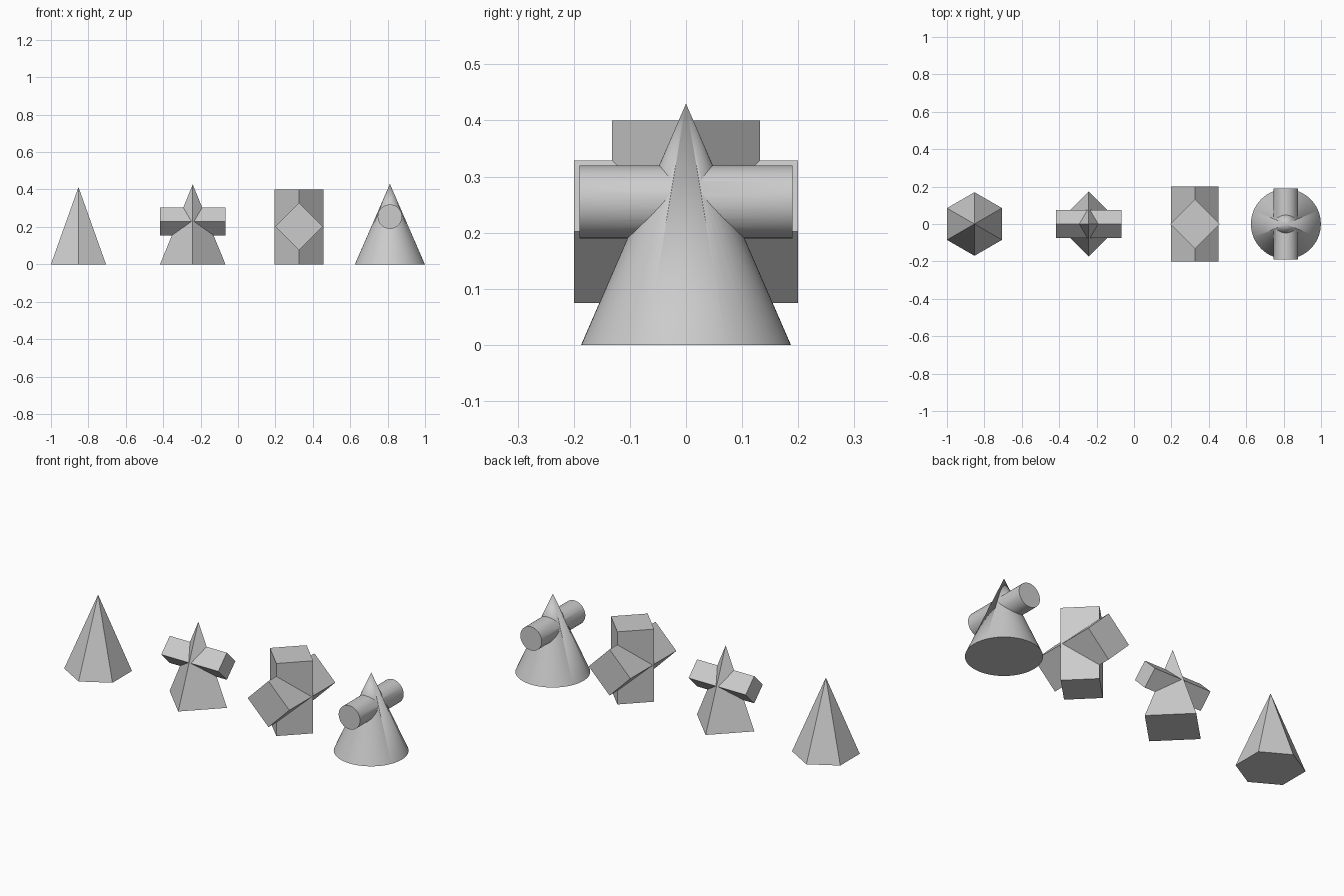
import bpy
import bmesh
import math
from mathutils import Matrix

if "Cube" in bpy.data.objects:
    bpy.data.objects.remove(bpy.data.objects["Cube"])


def solid(name, sides, r1, r2, length, loc, axis="Z"):
    """Regular prism, pyramid or cone centred on loc along an axis."""
    turn = {"Z": Matrix(),
            "X": Matrix.Rotation(math.pi / 2, 4, "Y"),
            "Y": Matrix.Rotation(math.pi / 2, 4, "X")}[axis]
    bm = bmesh.new()
    bmesh.ops.create_cone(bm, cap_ends=True, segments=sides, radius1=r1, radius2=r2,
                          depth=length, matrix=Matrix.Translation(loc) @ turn)
    bmesh.ops.remove_doubles(bm, verts=bm.verts[:], dist=1e-5)
    bmesh.ops.recalc_face_normals(bm, faces=bm.faces[:])
    mesh = bpy.data.meshes.new(name)
    bm.to_mesh(mesh)
    bm.free()
    obj = bpy.data.objects.new(name, mesh)
    bpy.context.collection.objects.link(obj)
    return obj


def select_only(obj):
    bpy.ops.object.select_all(action="DESELECT")
    obj.select_set(True)
    bpy.context.view_layer.objects.active = obj


def merge(body, bar):
    """Unite a crossing bar with its body."""
    mod = body.modifiers.new("union", "BOOLEAN")
    mod.operation = "UNION"
    mod.solver = "EXACT"
    mod.object = bar
    select_only(body)
    bpy.ops.object.modifier_apply(modifier=mod.name)
    bpy.data.objects.remove(bar)
    return body


# Plain six-sided pyramid
solid("hexagonal_pyramid", 6, 0.17, 0, 0.413, (-0.853, 0, 0.2065))

# Square pyramid pierced by a square bar along x
merge(solid("square_pyramid_with_bar", 4, 0.175, 0, 0.427, (-0.242, 0, 0.2135)),
      solid("square_bar", 4, 0.0745, 0.0745, 0.348, (-0.242, 0, 0.229), "X"))

# Two crossing square prisms, both standing on edge
merge(solid("crossed_prisms", 4, 0.132, 0.132, 0.4, (0.326, 0, 0.2)),
      solid("level_prism", 4, 0.127, 0.127, 0.4, (0.326, 0, 0.202), "Y"))

# Cone pierced by a round bar along y
cone = merge(solid("cone_with_round_bar", 64, 0.187, 0, 0.43, (0.812, 0, 0.215)),
             solid("round_bar", 64, 0.065, 0.065, 0.38, (0.812, 0, 0.255), "Y"))
select_only(cone)
bpy.ops.object.shade_smooth_by_angle(angle=math.radians(25))
